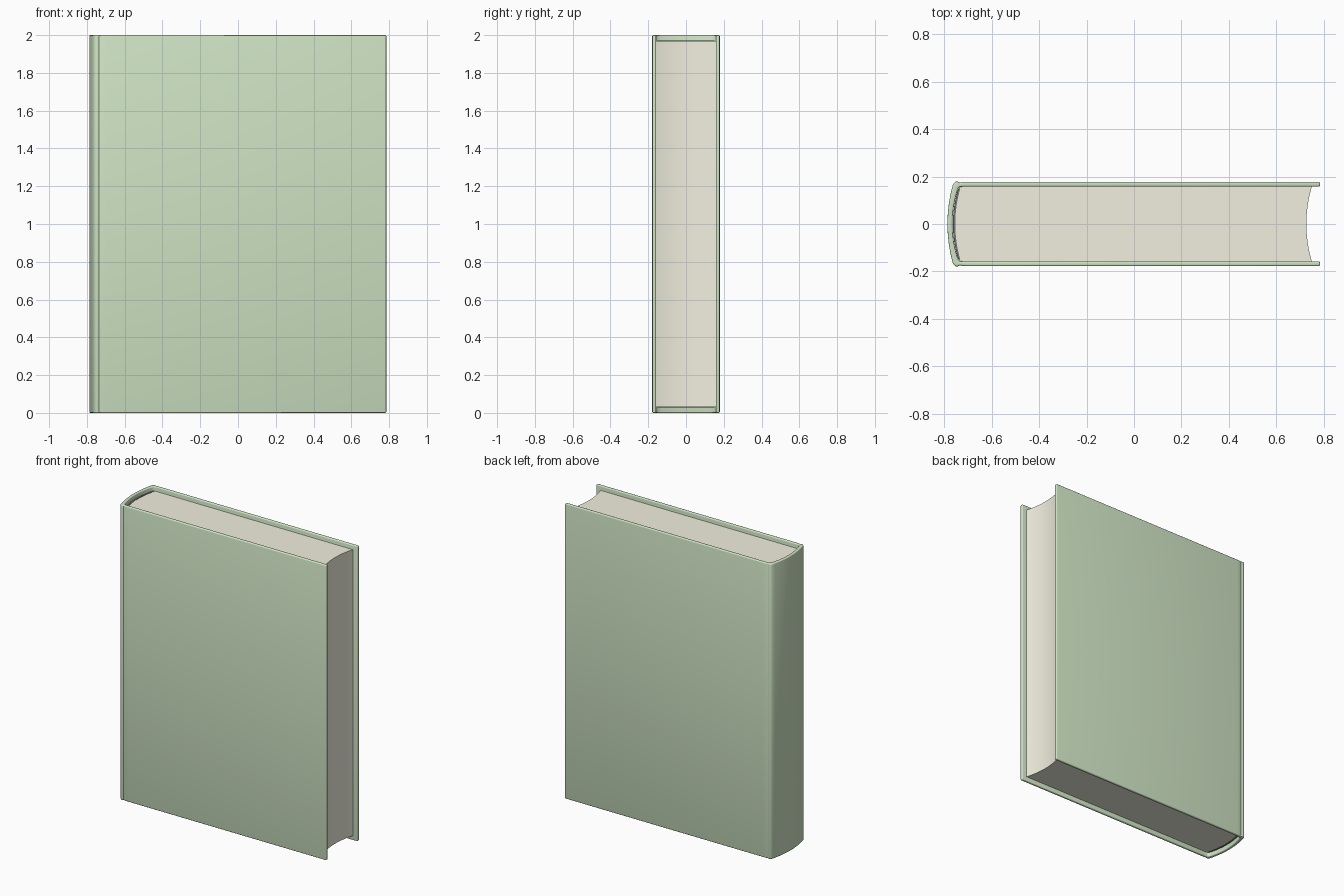
import bpy, bmesh, math

if "Cube" in bpy.data.objects:
    bpy.data.objects.remove(bpy.data.objects["Cube"])


def material(name, rgb):
    m = bpy.data.materials.new(name)
    m.diffuse_color = (*rgb, 1)
    m.use_nodes = True
    m.node_tree.nodes["Principled BSDF"].inputs["Base Color"].default_value = m.diffuse_color
    return m


def strip(name, side_a, side_b, z0, z1, mat, bevel=0.0):
    """Solid whose plan is the band between two matching point lists."""
    bm = bmesh.new()
    lo = [[bm.verts.new((x, y, z0)) for x, y in s] for s in (side_a, side_b)]
    faces = [bm.faces.new((lo[0][i], lo[0][i + 1], lo[1][i + 1], lo[1][i]))
             for i in range(len(side_a) - 1)]
    ext = bmesh.ops.extrude_face_region(bm, geom=faces, use_keep_orig=True)
    for v in ext["geom"]:
        if isinstance(v, bmesh.types.BMVert):
            v.co.z = z1
    bmesh.ops.recalc_face_normals(bm, faces=bm.faces)
    me = bpy.data.meshes.new(name)
    bm.to_mesh(me)
    bm.free()
    ob = bpy.data.objects.new(name, me)
    bpy.context.collection.objects.link(ob)
    me.materials.append(mat)
    bpy.ops.object.select_all(action='DESELECT')
    ob.select_set(True)
    bpy.context.view_layer.objects.active = ob
    if bevel:
        b = ob.modifiers.new("rounded_edges", 'BEVEL')
        b.width, b.segments = bevel, 3
        b.limit_method, b.angle_limit = 'ANGLE', math.radians(60)
        bpy.ops.object.modifier_apply(modifier=b.name)
    bpy.ops.object.shade_smooth_by_angle(angle=math.radians(40))
    return ob


def arc(x_edge, x_mid, half, n=16):
    """Shallow curve across the book thickness."""
    ys = [half * (1 - 2 * i / n) for i in range(n + 1)]
    return [(x_mid + (x_edge - x_mid) * (y / half) ** 2, y) for y in ys]


def mirrored(pts):
    return pts + [(x, -y) for x, y in reversed(pts)]


green = material("cover_green", (0.62, 0.77, 0.55))
cream = material("page_cream", (0.88, 0.87, 0.74))
dark = material("lining_dark", (0.18, 0.17, 0.18))

# Cover: boards, hinge groove, shoulder and rounded spine in one wrap
H = 0.178
board_out = [(0.785, H), (-0.70, H), (-0.725, H - .001), (-0.735, H - .004),
             (-0.745, H + .001), (-0.754, H)]
board_in = [(0.785, .158), (-0.70, .158), (-0.718, .158), (-0.726, .157),
            (-0.732, .157), (-0.737, .155)]
spine_out = arc(-0.764, -0.787, 0.167)
spine_in = arc(-0.742, -0.766, 0.150)
outer = board_out + spine_out + mirrored(board_out)[len(board_out):]
inner = board_in + spine_in + mirrored(board_in)[len(board_in):]
strip("cover", outer, inner, 0, 2, green, 0.006)

# Page block: rounded back and hollow fore edge
strip("pages", arc(-0.735, -0.756, 0.158), arc(0.75, 0.727, 0.158),
      0.03, 1.97, cream)

# Dark lining between the page back and the spine
strip("spine_lining", arc(-0.741, -0.764, 0.150), arc(-0.733, -0.754, 0.150),
      0.028, 1.972, dark)
